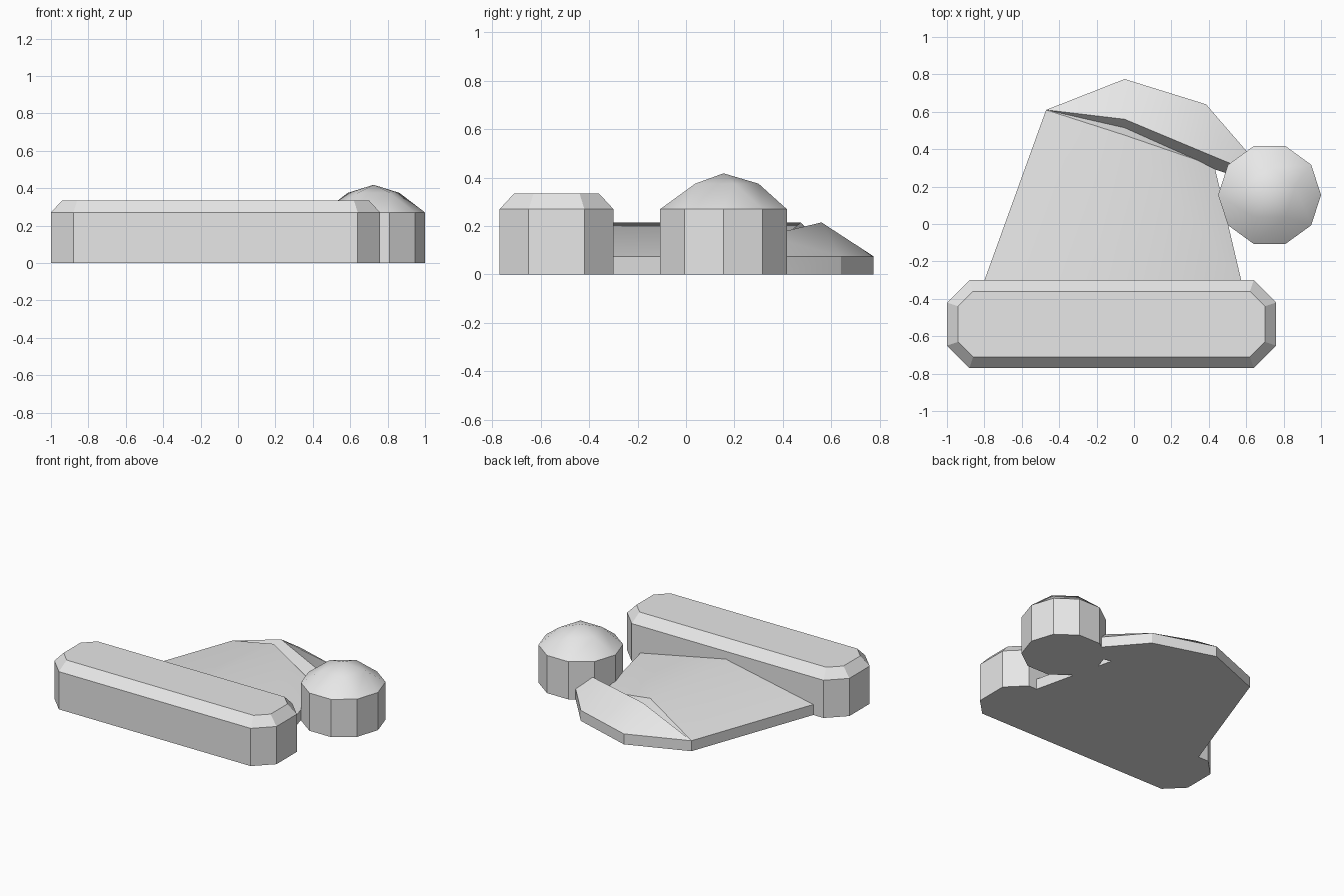
import bpy, bmesh
from math import cos, sin, radians

if "Cube" in bpy.data.objects:
    bpy.data.objects.remove(bpy.data.objects["Cube"], do_unlink=True)

GREY = (0.8, 0.8, 0.8, 1)
grey = bpy.data.materials.new("plain grey")
grey.use_nodes = True
grey.diffuse_color = GREY
next(n for n in grey.node_tree.nodes if n.type == 'BSDF_PRINCIPLED').inputs["Base Color"].default_value = GREY


def solid(name, outline, edge_z, tops, faces):
    """Upright wall over an outline, closed by a roof of faces.
    Roof indices count the outline first, then the extra top points."""
    bm = bmesh.new()
    n = len(outline)
    low = [bm.verts.new((x, y, 0)) for x, y in outline]
    high = [bm.verts.new((x, y, edge_z)) for x, y in outline]
    high += [bm.verts.new(p) for p in tops]
    bm.faces.new(low[::-1])
    for i in range(n):
        j = (i + 1) % n
        bm.faces.new((low[i], low[j], high[j], high[i]))
    for f in faces:
        bm.faces.new([high[i] for i in f])
    bmesh.ops.recalc_face_normals(bm, faces=bm.faces)
    mesh = bpy.data.meshes.new(name)
    bm.to_mesh(mesh)
    bm.free()
    mesh.materials.append(grey)
    obj = bpy.data.objects.new(name, mesh)
    bpy.context.collection.objects.link(obj)
    bpy.ops.object.select_all(action='DESELECT')
    obj.select_set(True)
    bpy.context.view_layer.objects.active = obj
    bpy.ops.object.shade_smooth_by_angle(angle=radians(30))
    return obj


def cut_rectangle(cx, cy, hx, hy, cut):
    """Rectangle with its four corners cut off, counterclockwise."""
    corners = [(hx, hy - cut), (hx - cut, hy), (cut - hx, hy), (-hx, hy - cut)]
    corners += [(-x, -y) for x, y in corners]
    return [(cx + x, cy + y) for x, y in corners]


# Hat brim: long bar with cut corners and a bevelled top
outer = cut_rectangle(-0.12, -0.535, 0.88, 0.235, 0.12)
inner = cut_rectangle(-0.12, -0.535, 0.82, 0.175, 0.08)
rim = [(i, (i + 1) % 8, 8 + (i + 1) % 8, 8 + i) for i in range(8)]
solid("hat_brim", outer, 0.27, [(x, y, 0.335) for x, y in inner],
      rim + [tuple(range(8, 16))])

# Hat body: low roof with a central ridge
body = [(-0.81, -0.33), (0.58, -0.33), (0.43, 0.31), (-0.05, 0.57), (-0.47, 0.61)]
ridge = [(-0.11, -0.33, 0.215), (-0.05, 0.475, 0.215)]
solid("hat_body", body, 0.075, ridge,
      [(0, 1, 5), (1, 2, 6), (1, 6, 5), (2, 3, 6), (3, 4, 6), (4, 0, 5, 6)])

# Folded tip: lies behind the body and runs into the pompom
fold = [(-0.47, 0.61), (-0.05, 0.45), (0.5, 0.27), (0.68, 0.25),
        (0.61, 0.38), (0.385, 0.64), (-0.05, 0.775)]
crest = [(-0.05, 0.56, 0.215), (0.5, 0.33, 0.16), (0.68, 0.28, 0.11)]
solid("folded_tip", fold, 0.075, crest,
      [(0, 1, 7), (1, 2, 8), (1, 8, 7), (2, 3, 9), (2, 9, 8), (3, 4, 9),
       (4, 8, 9), (4, 5, 8), (5, 7, 8), (5, 6, 7), (6, 0, 7)])

# Pompom: ten-sided drum with a faceted dome
PX, PY, R = 0.725, 0.155, 0.275


def around(degrees, radius):
    a = radians(degrees)
    return PX + radius * cos(a), PY + radius * sin(a)


drum = [around(36 * i, R) for i in range(10)]
dome = [(*around(18 + 72 * i, 0.145), 0.375) for i in range(5)] + [(PX, PY, 0.418)]
dome_faces = []
for i in range(5):
    j = (i + 1) % 5
    a, b, c = 2 * i, 2 * i + 1, (2 * i + 2) % 10
    dome_faces += [(a, b, 10 + i), (b, c, 10 + j, 10 + i), (10 + i, 10 + j, 15)]
solid("pompom", drum, 0.27, dome, dome_faces)
